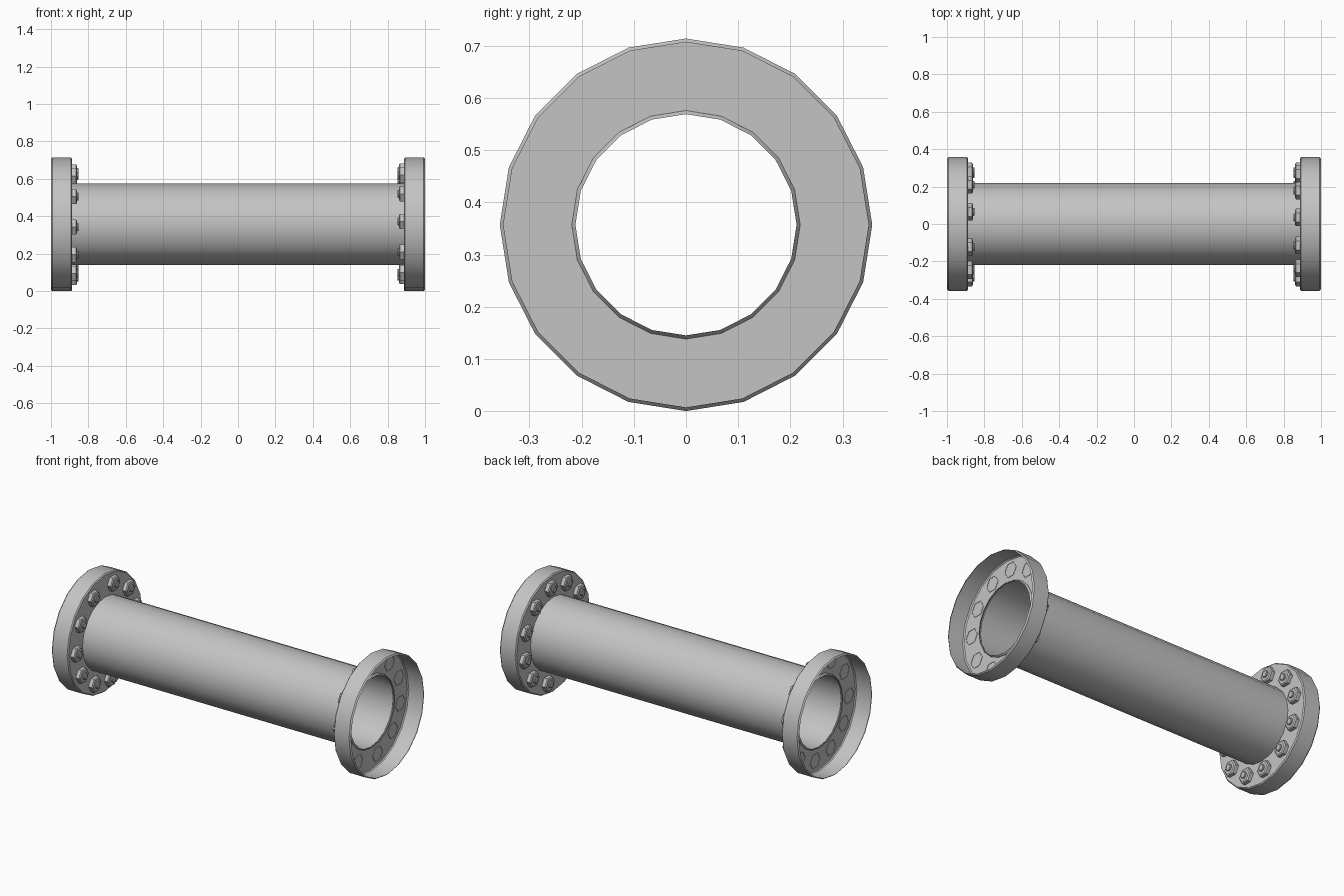
import bpy, bmesh, math
from mathutils import Matrix

if "Cube" in bpy.data.objects:
    bpy.data.objects.remove(bpy.data.objects["Cube"], do_unlink=True)

steel = bpy.data.materials.new("grey_steel")
steel.use_nodes = True
GREY = (0.55, 0.55, 0.55, 1)
steel.diffuse_color = GREY
steel.node_tree.nodes["Principled BSDF"].inputs["Base Color"].default_value = GREY

AXIS_Z = 0.357


def lathe(bm, profile, sides, matrix, cap=False):
    """Sweep (x, radius) points round the x axis."""
    rings = []
    for x, r in profile:
        ring = []
        for i in range(sides):
            a = math.tau * i / sides
            ring.append(bm.verts.new(matrix @ Matrix.Rotation(a, 4, 'X').to_3x3().to_4x4()
                                     @ Matrix.Translation((x, r, 0)) @ Matrix.Identity(4).to_translation()))
        rings.append(ring)
    for a, b in zip(rings, rings[1:]):
        for i in range(sides):
            j = (i + 1) % sides
            bm.faces.new((a[i], a[j], b[j], b[i]))
    if cap:
        bm.faces.new(rings[-1])


def finish(name, bm, smooth=True):
    bmesh.ops.recalc_face_normals(bm, faces=bm.faces)
    mesh = bpy.data.meshes.new(name)
    bm.to_mesh(mesh)
    bm.free()
    mesh.materials.append(steel)
    obj = bpy.data.objects.new(name, mesh)
    bpy.context.collection.objects.link(obj)
    if smooth:
        bpy.ops.object.select_all(action='DESELECT')
        obj.select_set(True)
        bpy.context.view_layer.objects.active = obj
        bpy.ops.object.shade_smooth_by_angle(angle=math.radians(30))
    return obj


centre = Matrix.Translation((0, 0, AXIS_Z))

# Open pipe with chamfered ends
bm = bmesh.new()
lathe(bm, [(-0.9, 0.212), (-0.89, 0.219), (0.89, 0.219), (0.9, 0.212)], 20, centre)
finish("pipe", bm)

# Angles of the nuts, with one wider gap at the bottom
NUT_ANGLES = [83, 51.5, 21, -11.5, -43, -77, -115.5, -149, 177, 145.5, 113.5]

# The left end is the right end turned half round the y axis
for side, turn in (("left", 0), ("right", math.pi)):
    frame = centre @ Matrix.Rotation(turn, 4, 'Y')

    # Flange cup, open towards the outside
    bm = bmesh.new()
    lathe(bm, [(0.887, 0.215), (0.887, 0.351), (0.893, 0.357), (0.992, 0.357), (1, 0.35)], 20, frame)
    finish(side + "_flange", bm)

    # Hexagonal nuts with a stud end in the middle
    bm = bmesh.new()
    for angle in NUT_ANGLES:
        a = math.radians(angle)
        spot = frame @ Matrix.Translation((0, 0.287 * math.cos(a), 0.287 * math.sin(a)))
        lathe(bm, [(0.889, 0.047), (0.866, 0.047), (0.861, 0.039)], 6, spot, cap=True)
        lathe(bm, [(0.87, 0.021), (0.855, 0.021), (0.852, 0.017)], 8, spot, cap=True)
    finish(side + "_nuts", bm, smooth=False)
